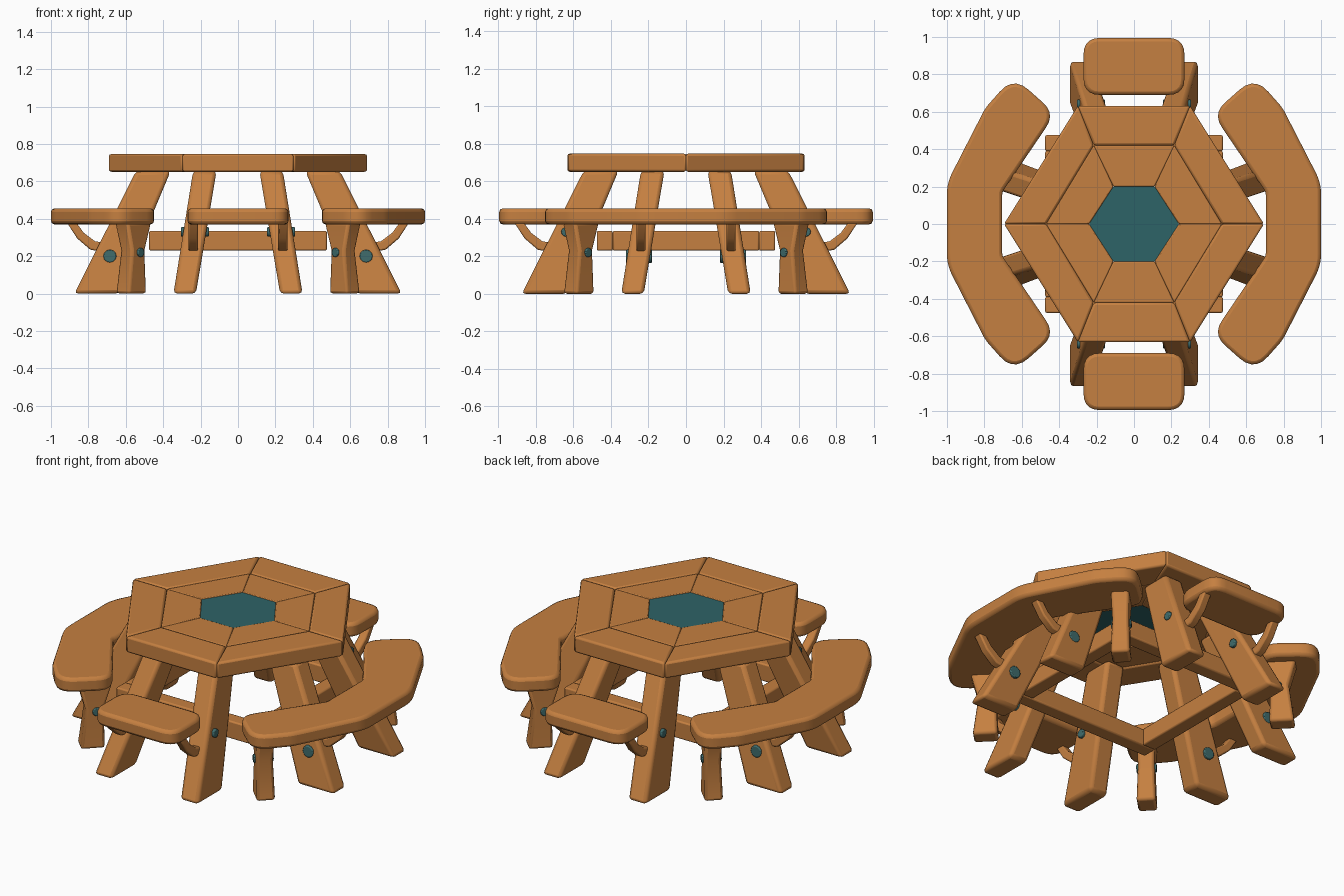
import bpy, bmesh, math
from mathutils import Vector

if "Cube" in bpy.data.objects:
    bpy.data.objects.remove(bpy.data.objects["Cube"])


def mat(name, col):
    m = bpy.data.materials.new(name)
    m.diffuse_color = (*col, 1)
    m.use_nodes = True
    m.node_tree.nodes["Principled BSDF"].inputs["Base Color"].default_value = m.diffuse_color
    return m


WOOD = mat("warm wood", (0.56, 0.215, 0.052))
TEAL = mat("dark teal", (0.027, 0.125, 0.135))
PEG = mat("peg teal", (0.05, 0.15, 0.15))


def finish(name, bm, m, bevel, segs):
    bmesh.ops.recalc_face_normals(bm, faces=bm.faces)
    me = bpy.data.meshes.new(name)
    bm.to_mesh(me)
    bm.free()
    ob = bpy.data.objects.new(name, me)
    bpy.context.collection.objects.link(ob)
    me.materials.append(m)
    if bevel:
        b = ob.modifiers.new("Bevel", "BEVEL")
        b.width, b.segments = bevel, segs
        b.limit_method, b.angle_limit = "ANGLE", math.radians(35)
    bpy.context.view_layer.objects.active = ob
    ob.select_set(True)
    bpy.ops.object.shade_smooth_by_angle(angle=math.radians(35))
    ob.select_set(False)
    return ob


def loft(name, rings, m=WOOD, bevel=0.015, segs=2):
    """Skin a stack of equal-length point rings and cap both ends."""
    bm = bmesh.new()
    vs = [[bm.verts.new(p) for p in r] for r in rings]
    n = len(vs[0])
    for a, b in zip(vs, vs[1:]):
        for i in range(n):
            j = (i + 1) % n
            bm.faces.new((a[i], a[j], b[j], b[i]))
    bm.faces.new(vs[0])
    bm.faces.new(vs[-1])
    return finish(name, bm, m, bevel, segs)


def slab(name, pts, z0, z1, **kw):
    return loft(name, [[(x, y, z) for x, y in pts] for z in (z0, z1)], **kw)


def rounded(pts, radii, steps=5):
    """Round each corner of a 2D outline."""
    out = []
    for i, (p, r) in enumerate(zip(pts, radii)):
        p = Vector(p)
        a = (Vector(pts[i - 1]) - p).normalized()
        b = (Vector(pts[(i + 1) % len(pts)]) - p).normalized()
        for k in range(steps + 1):
            t = k / steps
            q = p + a * r * (1 - t) ** 2 + b * r * t ** 2
            out.append((q.x, q.y))
    return out


def peg(name, centre, direction, length, radius):
    bm = bmesh.new()
    bmesh.ops.create_cone(bm, cap_ends=True, segments=12, radius1=radius,
                          radius2=radius, depth=length)
    rot = Vector(direction).to_track_quat("Z", "Y").to_matrix().to_4x4()
    bm.transform(rot)
    bmesh.ops.translate(bm, verts=bm.verts, vec=centre)
    return finish(name, bm, PEG, 0.005, 2)


# Tabletop: two rings of six trapezoid planks around a teal hexagon
def hexagon(a, x, y):
    return [(a, 0), (x, y), (-x, y), (-a, 0), (-x, -y), (x, -y)]


inner = hexagon(0.24, 0.11, 0.2)
middle = hexagon(0.47, 0.215, 0.42)
outer = hexagon(0.695, 0.3, 0.632)
for i in range(6):
    j = (i + 1) % 6
    slab("inner_top_plank", [inner[i], middle[i], middle[j], inner[j]],
         0.655, 0.745, bevel=0.006)
    slab("outer_top_plank", [middle[i], outer[i], outer[j], middle[j]],
         0.65, 0.747, bevel=0.012)
slab("table_centre", inner, 0.66, 0.742, m=TEAL, bevel=0)

# Short benches front and back, bent benches left and right
for s in (-1, 1):
    ys = (s * 0.69, s * 0.995)
    slab("short_bench",
         rounded([(-0.27, ys[0]), (0.27, ys[0]), (0.27, ys[1]), (-0.27, ys[1])],
                 [0.09] * 4), 0.37, 0.455, bevel=0.018)
    half = [(0.705, 0.185), (0.415, 0.62), (0.65, 0.79), (0.985, 0.215)]
    half = [(0.705, 0.17), (0.42, 0.59), (0.645, 0.79), (0.795, 0.62), (1.0, 0.22)]
    pts = half + [(x, -y) for x, y in reversed(half)]
    rad = [0.02, 0.09, 0.11, 0.03, 0.06]
    slab("bent_bench", rounded([(s * x, y) for x, y in pts], rad + rad[::-1]),
         0.37, 0.455, bevel=0.018)

# Square stretcher frame under the table
for s in (-1, 1):
    for a, b, along_x in ((0.475, 0.39, True), (0.475, 0.39, False)):
        e = 0.475 if along_x else 0.39
        box = [(-e, s * b), (e, s * b), (e, s * a), (-e, s * a)]
        slab("stretcher", box if along_x else [(y, x) for x, y in box],
             0.23, 0.335, bevel=0.008)

# Legs, braces and pegs, repeated in all four quadrants
for sx in (-1, 1):
    for sy in (-1, 1):
        def side(r, s, z):
            return (sx * r, sy * s, z)

        def front(r, s, z):
            return (sx * s, sy * r, z)

        def corner(r, s, z):
            k = math.sqrt(0.5)
            return (sx * (r - s) * k, sy * (r + s) * k, z)

        def ring(f, r0, r1, s0, s1, z):
            return [f(r0, s0, z), f(r1, s0, z), f(r1, s1, z), f(r0, s1, z)]

        for kind, f in (("side", side), ("front", front)):
            # long splayed leg from floor to tabletop
            loft(kind + "_leg", [ring(f, 0.635, 0.875, 0.225, 0.345, 0),
                                 ring(f, 0.36, 0.545, 0.115, 0.24, 0.655)],
                 bevel=0.02)
            # curved brace from leg to the outer bench edge
            prof = [(0.68, 0.215), (0.79, 0.235), (0.86, 0.295), (0.915, 0.38),
                    (0.865, 0.38), (0.825, 0.325), (0.765, 0.28), (0.68, 0.265)]
            loft(kind + "_brace",
                 [[f(r, s, z) for r, z in prof] for s in (0.215, 0.265)],
                 bevel=0.008)
        peg("side_peg", side(0.685, 0.25, 0.2), (0, 1, 0), 0.14, 0.035)
        peg("front_peg", front(0.64, 0.23, 0.33), (1, 0, 0), 0.15, 0.025)

        # short waisted leg under the end of the bent bench
        loft("corner_leg", [ring(corner, 0.74, 0.875, -0.052, 0.052, 0),
                            ring(corner, 0.745, 0.845, -0.045, 0.045, 0.23),
                            ring(corner, 0.7, 0.885, -0.05, 0.05, 0.38)],
             bevel=0.015)
        peg("corner_peg", corner(0.785, 0, 0.22), corner(0, 1, 0), 0.11, 0.025)
